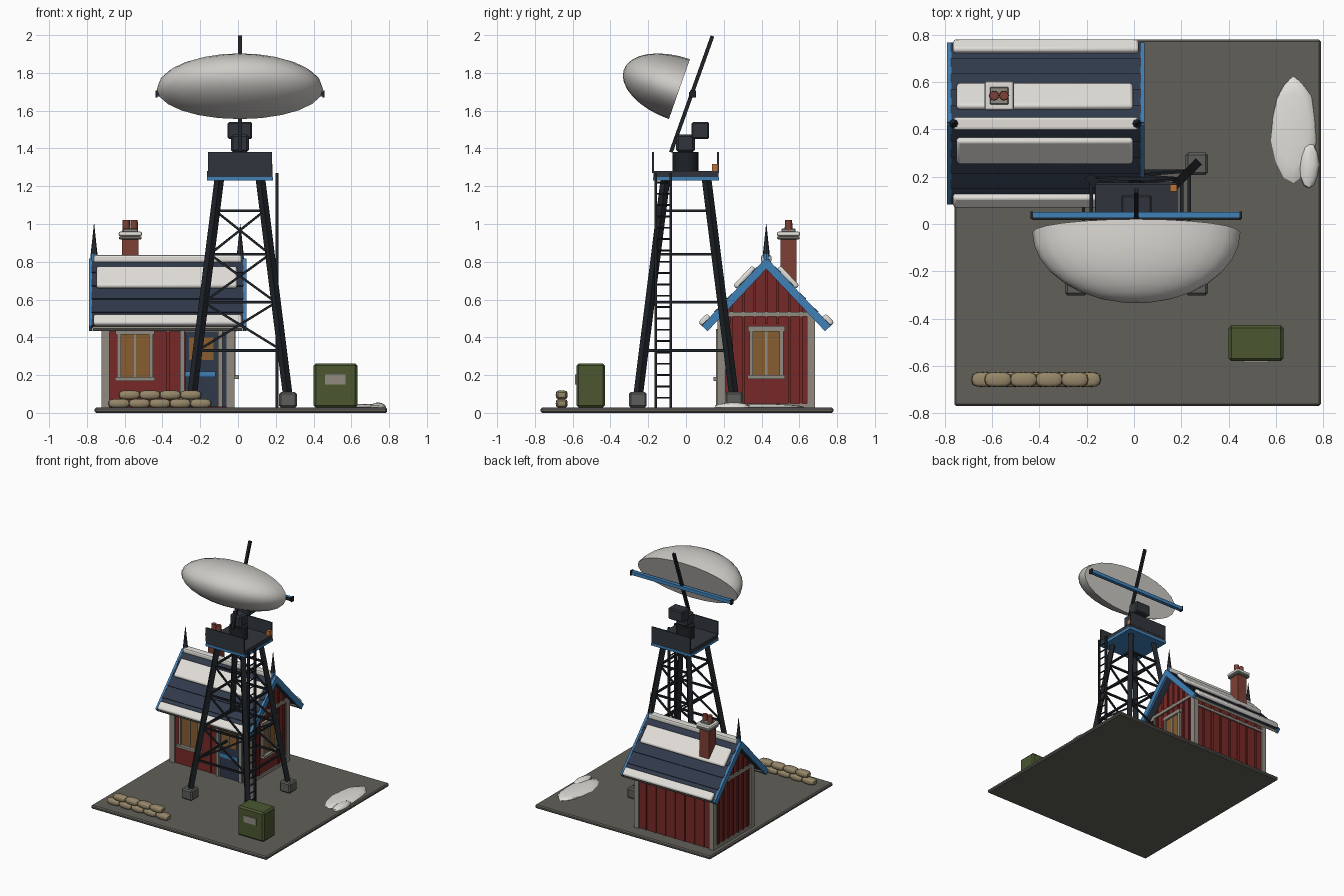
import bpy, bmesh, math, random
from mathutils import Vector, Matrix

if "Cube" in bpy.data.objects:
    bpy.data.objects.remove(bpy.data.objects["Cube"])

random.seed(4)
COL = dict(ground=(.12, .115, .10), red=(.18, .022, .02), trim=(.28, .26, .22), navy=(.03, .042, .07),
           blue=(.05, .22, .48), steel=(.013, .016, .02), gun=(.03, .036, .045), snow=(.76, .74, .70),
           green=(.07, .095, .03), glass=(.24, .11, .03), bag=(.30, .24, .14), brick=(.21, .05, .035),
           stone=(.11, .11, .105), orange=(.5, .17, .04), dish=(.62, .60, .57))
MATS = {}
for k, c in COL.items():
    MATS[k] = bpy.data.materials.new(k)
    MATS[k].diffuse_color = (*c, 1)


def finish(name, bm, mat, bevel=0, seg=1, smooth=False):
    bmesh.ops.recalc_face_normals(bm, faces=bm.faces)
    me = bpy.data.meshes.new(name)
    bm.to_mesh(me)
    bm.free()
    ob = bpy.data.objects.new(name, me)
    bpy.context.collection.objects.link(ob)
    me.materials.append(MATS[mat])
    if bevel:
        m = ob.modifiers.new("bevel", 'BEVEL')
        m.width, m.segments = bevel, seg
    if smooth:
        bpy.context.view_layer.objects.active = ob
        ob.select_set(True)
        bpy.ops.object.shade_smooth_by_angle(angle=math.radians(40))
        ob.select_set(False)
    return ob


def box(name, x, y, z, mat, bevel=0, seg=1):
    """Box from (min, max) ranges."""
    bm = bmesh.new()
    c = [(a + b) / 2 for a, b in (x, y, z)]
    s = [b - a for a, b in (x, y, z)]
    bmesh.ops.create_cube(bm, size=1, matrix=Matrix.Translation(c) @ Matrix.Diagonal((*s, 1)))
    return finish(name, bm, mat, bevel, seg)


def beam(name, a, b, w, mat, sides=4):
    """Straight bar between two points."""
    a, b = Vector(a), Vector(b)
    d = b - a
    r = w / 2 * (math.sqrt(2) if sides == 4 else 1)
    bm = bmesh.new()
    bmesh.ops.create_cone(bm, cap_ends=True, segments=sides, radius1=r, radius2=r, depth=d.length,
                          matrix=Matrix.Translation((a + b) / 2) @ d.to_track_quat('Z', 'Y').to_matrix().to_4x4()
                          @ Matrix.Rotation(math.pi / 4, 4, 'Z'))
    return finish(name, bm, mat)


def cone(name, c, r1, r2, z0, z1, mat, sides=12):
    bm = bmesh.new()
    bmesh.ops.create_cone(bm, cap_ends=True, segments=sides, radius1=r1, radius2=r2, depth=z1 - z0,
                          matrix=Matrix.Translation((c[0], c[1], (z0 + z1) / 2)))
    return finish(name, bm, mat, smooth=sides > 8)


def blob(name, c, s, mat, seg=12, rings=8, jitter=0, square=1):
    """Flattened or squared-off ball."""
    bm = bmesh.new()
    bmesh.ops.create_uvsphere(bm, u_segments=seg, v_segments=rings, radius=1)
    for v in bm.verts:
        j = 1 + random.uniform(-jitter, jitter)
        v.co = [math.copysign(abs(q) ** square, q) * j * k + o for q, k, o in zip(v.co, s, c)]
    return finish(name, bm, mat, smooth=True)


# ground slab
box("ground_slab", (-.76, .79), (-.77, .78), (0, .028), 'ground', .008)

# house body: gable profile extruded along x
YC, ZR, K = .425, .81, 1.06
ANG = math.atan(K)
X0, X1, Y0, Y1 = -.71, -.03, .18, .67
prof = [(Y0, .028), (Y1, .028), (Y1, .53), (YC, .79), (Y0, .53)]
bm = bmesh.new()
f = bm.faces.new([bm.verts.new((X0, y, z)) for y, z in prof])
ext = bmesh.ops.extrude_face_region(bm, geom=[f])
bmesh.ops.translate(bm, vec=(X1 - X0, 0, 0), verts=[g for g in ext['geom'] if isinstance(g, bmesh.types.BMVert)])
finish("house_walls", bm, 'red')

# wall battens
for i in range(1, 8):
    x = X0 + (X1 - X0) * i / 8
    box("back_batten", (x - .008, x + .008), (Y1, Y1 + .008), (.03, .52), 'red')
    if not (-.65 < x < -.44 or x > -.3):
        box("front_batten", (x - .008, x + .008), (Y0 - .008, Y0), (.03, .52), 'red')
for i in range(1, 8):
    y = Y0 + (Y1 - Y0) * i / 8
    top = .77 - abs(y - YC) * K
    box("left_batten", (X0 - .008, X0), (y - .007, y + .007), (.03, top), 'red')
    box("right_batten", (X1, X1 + .008), (y - .007, y + .007), (.47 if abs(y - YC) < .1 else .03, top), 'red')

# corner boards, gable trims, plinth
for x in (X0, X1):
    for y in (Y0, Y1):
        sx, sy = (1 if x == X0 else -1), (1 if y == Y0 else -1)
        box("corner_board", sorted((x - sx * .012, x + sx * .03)), sorted((y - sy * .012, y + sy * .03)),
            (.028, .52), 'trim')
    box("gable_trim", (x - .012, x + .012), (Y0, Y1), (.51, .535), 'trim')
    box("side_plinth", (x - .011, x + .011), (Y0, Y1), (.028, .05), 'trim')
for y in (Y0, Y1):
    box("eave_board", (X0, X1), (y - .012, y + .012), (.43, .45), 'trim')


# windows: front and right gable, built in a local frame (u along wall, o outwards)
def panel(name, side, u, o, z, mat):
    if side == 'front':
        return box(name, u, (Y0 - o, Y0), z, mat)
    return box(name, (X1, X1 + o), u, z, mat)


def window(side, a, b, z0, z1):
    m = (a + b) / 2
    panel("window_glass", side, (a, b), .008, (z0, z1), 'glass')
    for u in (a, b):
        panel("window_jamb", side, (u - .01, u + .01), .018, (z0, z1), 'trim')
    panel("window_mullion", side, (m - .006, m + .006), .014, (z0, z1), 'trim')
    panel("window_lintel", side, (a - .018, b + .018), .022, (z1 - .005, z1 + .025), 'trim')
    panel("window_sill", side, (a - .02, b + .02), .035, (z0 - .02, z0), 'trim')


window('front', -.63, -.46, .19, .42)
window('right', .345, .505, .20, .435)

# door
panel("door", 'front', (-.28, -.06), .010, (.03, .43), 'navy')
panel("door_glass", 'front', (-.26, -.13), .016, (.28, .40), 'glass')
panel("door_mullion", 'front', (-.20, -.19), .02, (.28, .40), 'trim')
panel("door_band", 'front', (-.28, -.12), .018, (.19, .22), 'blue')
for u in (-.295, -.095):
    panel("door_jamb", 'front', (u - .012, u + .012), .02, (.03, .44), 'trim')


# roof pieces laid on a slope: s = side, t = horizontal distance from ridge
def slope(name, s, t, off, thick, x, mat, bevel=0, seg=1, tilt=0):
    tm = sum(t) / 2
    n = Vector((0, s * math.sin(ANG), math.cos(ANG)))
    c = Vector((sum(x) / 2, YC + s * tm, ZR - K * tm)) + n * off
    bm = bmesh.new()
    bmesh.ops.create_cube(bm, size=1, matrix=Matrix.Translation(c) @ Matrix.Rotation(-s * (ANG - tilt), 4, 'X')
                          @ Matrix.Diagonal((x[1] - x[0], (t[1] - t[0]) / math.cos(ANG), thick, 1)))
    return finish(name, bm, mat, bevel, seg, smooth=seg > 1)


for s in (-1, 1):
    slope("roof_deck", s, (0, .325), -.012, .02, (-.775, .03), 'navy')
    for i in range(5):
        slope("roof_course", s, (i * .066, i * .066 + .07), .003, .012, (-.775, .03), 'navy', tilt=.08)
    for x in ((-.79, -.772), (.027, .045)):
        slope("barge_board", s, (0, .335), -.012, .042, x, 'blue')
    slope("eave_snow", s, (.29, .335), .018, .034, (-.765, .02), 'snow', .012, 2)
    slope("snow_patch", s, (.05, .15), .02, .03, (-.75, -.005), 'snow', .012, 2)
    slope("gutter", s, (.315, .335), -.02, .02, (-.77, .025), 'trim')
box("ridge_snow", (-.765, .02), (YC - .028, YC + .028), (.795, .836), 'snow', .012, 2)

# finials
for x in (-.762, .012):
    cone("finial_base", (x, YC), .02, .018, .79, .84, 'blue', 8)
    cone("finial_spike", (x, YC), .018, .001, .84, 1.0, 'gun', 8)

# chimney
box("chimney", (-.613, -.527), (.50, .585), (.66, .93), 'brick')
box("chimney_cap", (-.63, -.51), (.483, .602), (.918, .935), 'trim', .004)
box("chimney_snow", (-.632, -.508), (.481, .604), (.935, .96), 'snow', .01, 2)
box("chimney_top", (-.61, -.53), (.505, .58), (.955, .975), 'trim', .004)
for x in (-.592, -.55):
    cone("chimney_pot", (x, .543), .021, .019, .96, 1.02, 'brick')

# tower legs and bracing
CX = .01


def leg(sx, sy, z):
    h = .255 - .145 * (z - .08) / 1.15
    return (CX + sx * h, sy * h, z)


CORNERS = [(-1, -1), (1, -1), (1, 1), (-1, 1)]
LEVELS = [.33, .585, .84, 1.07]
for i, (sx, sy) in enumerate(CORNERS):
    q = CORNERS[(i + 1) % 4]
    beam("tower_leg", leg(sx, sy, .08), leg(sx, sy, 1.235), .036, 'steel')
    x, y = CX + sx * .255, sy * .255
    box("leg_footing", (x - .047, x + .047), (y - .047, y + .047), (.028, .11), 'stone', .01)
    for z in LEVELS:
        beam("tower_rail", leg(sx, sy, z), leg(*q, z), .014, 'steel')
    if sy == q[1]:  # crossed bracing on front and back
        for za, zb in zip(LEVELS, LEVELS[1:]):
            beam("cross_brace", leg(sx, sy, za), leg(*q, zb), .012, 'steel')
            beam("cross_brace", leg(sx, sy, zb), leg(*q, za), .012, 'steel')

# ladder
for y in (-.16, -.08):
    box("ladder_rail", (.198, .214), (y - .007, y + .007), (.028, 1.27), 'steel')
for i in range(20):
    z = .08 + i * .06
    beam("ladder_rung", (.206, -.16, z), (.206, -.08, z), .01, 'steel', 6)

# platform
box("platform_skirt", (-.165, .185), (-.175, .175), (1.23, 1.25), 'blue')
box("platform_deck", (-.163, .183), (-.173, .173), (1.25, 1.28), 'gun')
for y in (-.175, .17):
    box("platform_guard", (-.16, .18), (y - .005, y + .005), (1.27, 1.38), 'gun')
box("warning_lamp", (.152, .182), (.138, .168), (1.28, 1.318), 'orange')

# turntable and drive
cone("turntable", (CX, -.003), .068, .068, 1.28, 1.38, 'steel', 16)
box("yoke", (CX - .048, CX + .048), (-.053, .047), (1.38, 1.475), 'gun', .012)
box("drive_box", (CX - .065, CX + .065), (.03, .122), (1.45, 1.54), 'gun', .008)

# mast and cross bar behind the dish
beam("dish_mast", (CX, -.08, 1.38), (CX, .14, 1.995), .02, 'steel')
box("dish_bar", (-.43, .452), (.027, .051), (1.675, 1.702), 'blue')
for x in (-.432, .452):
    box("bar_end", (x - .005, x + .005), (.022, .053), (1.67, 1.707), 'steel')
box("bar_backing", (-.43, .452), (.016, .028), (1.68, 1.70), 'steel')

# dish: deep half ellipsoid, tilted back, closed by a flat face
bm = bmesh.new()
bmesh.ops.create_uvsphere(bm, u_segments=24, v_segments=16, radius=1)
bmesh.ops.bisect_plane(bm, geom=bm.verts[:] + bm.edges[:] + bm.faces[:], plane_co=(0, 0, 0), plane_no=(0, 0, 1),
                       clear_inner=True, dist=1e-4)
bmesh.ops.contextual_create(bm, geom=[e for e in bm.edges if e.is_boundary])
tilt = math.radians(90 - 19.3)
bmesh.ops.transform(bm, verts=bm.verts, matrix=Matrix.Translation((CX, -.035, 1.714))
                    @ Matrix.Rotation(tilt, 4, 'X') @ Matrix.Diagonal((.44, .168, .312, 1)))
finish("dish", bm, 'dish', smooth=True)

# equipment cabinet
box("cabinet", (.40, .632), (-.58, -.428), (.028, .262), 'green', .012)
box("cabinet_plate", (.46, .57), (-.587, -.575), (.15, .203), 'trim')

# sandbags
for n, x0, z in ((5, -.63, .05), (4, -.575, .095)):
    for i in range(n):
        blob("sandbag", (x0 + i * .108, -.658, z), (.058, .032, .024), 'bag', 12, 8, 0, .65)

# snow drifts
blob("snow_drift_large", (.675, .40, .03), (.095, .22, .018), 'snow', 14, 8, .05)
blob("snow_drift_small", (.74, .25, .03), (.042, .10, .024), 'snow', 12, 8, .05)

for m in bpy.data.materials:
    if m.users and not m.is_grease_pencil:
        m.use_nodes = True
        m.node_tree.nodes["Principled BSDF"].inputs["Base Color"].default_value = m.diffuse_color
